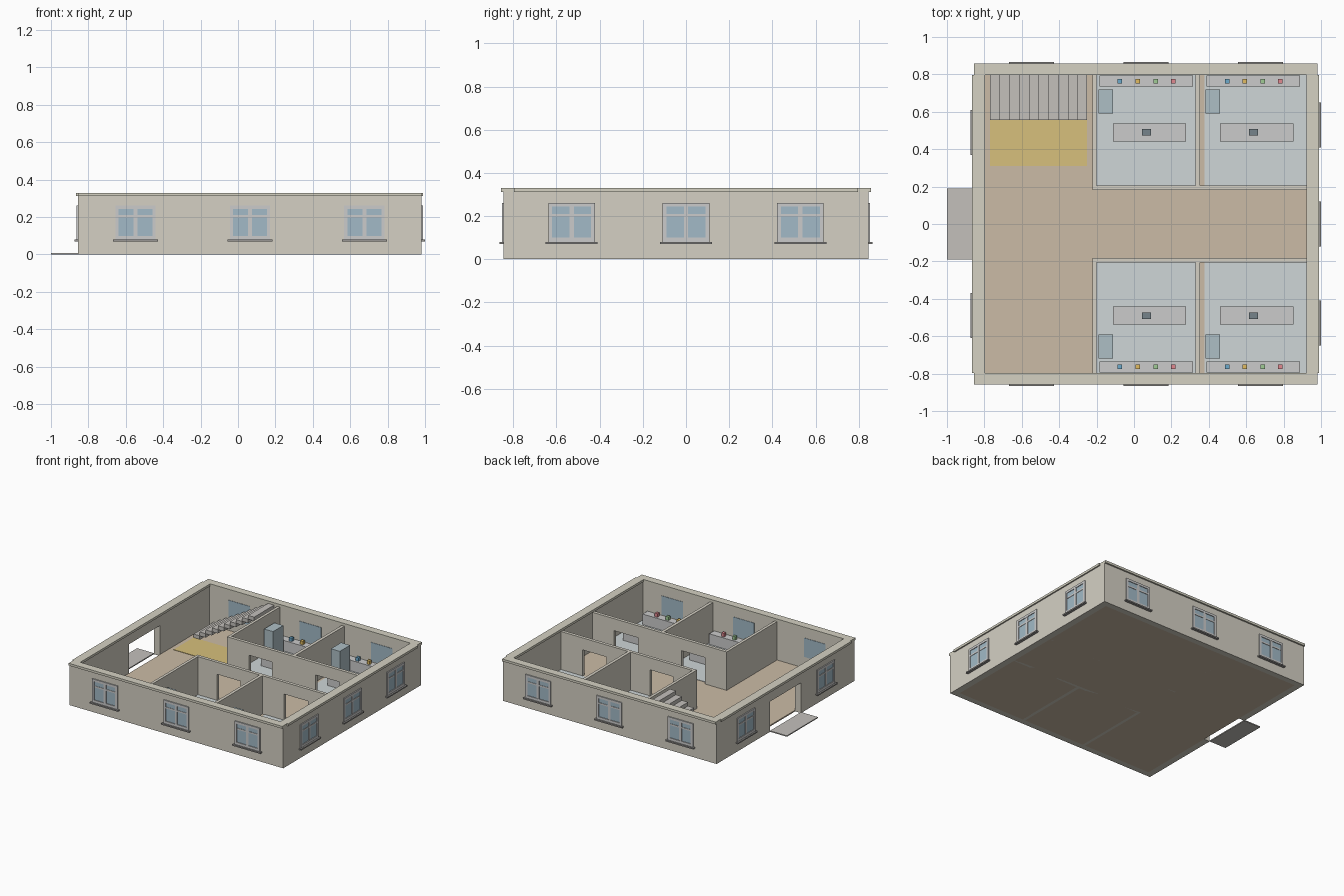
import bpy, bmesh

if "Cube" in bpy.data.objects:
    bpy.data.objects.remove(bpy.data.objects["Cube"])

# Colours
def mat(name, r, g, b):
    m = bpy.data.materials.new(name)
    m.diffuse_color = (r, g, b, 1)
    m.use_nodes = True
    m.node_tree.nodes["Principled BSDF"].inputs["Base Color"].default_value = m.diffuse_color
    return m

WALL = mat("plaster", .66, .63, .55)
COPE = mat("coping", .66, .64, .54)
FLOOR = mat("hall_floor", .60, .50, .38)
TILE = mat("room_tile", .62, .67, .68)
GLASS = mat("glass", .36, .49, .57)
FRAME = mat("window_frame", .72, .73, .72)
SILL = mat("sill", .32, .31, .30)
STEP = mat("concrete", .55, .53, .50)
YELLOW = mat("yellow_mat", .68, .53, .20)
BENCH = mat("bench_white", .70, .71, .72)
CABINET = mat("cabinet", .42, .52, .56)
DEVICE = mat("device", .18, .23, .26)
BOTTLES = [mat("bottle_blue", .15, .40, .60), mat("bottle_amber", .75, .50, .12),
           mat("bottle_green", .35, .60, .30), mat("bottle_red", .75, .25, .28)]


def boxes(name, parts, m):
    """One object from a list of (x0, x1, y0, y1, z0, z1) boxes."""
    bm = bmesh.new()
    for x0, x1, y0, y1, z0, z1 in parts:
        vs = bmesh.ops.create_cube(bm, size=1)["verts"]
        for v in vs:
            v.co = (x1 if v.co.x > 0 else x0, y1 if v.co.y > 0 else y0, z1 if v.co.z > 0 else z0)
    bmesh.ops.recalc_face_normals(bm, faces=bm.faces)
    me = bpy.data.meshes.new(name)
    bm.to_mesh(me)
    bm.free()
    me.materials.append(m)
    ob = bpy.data.objects.new(name, me)
    bpy.context.scene.collection.objects.link(ob)
    return ob


XL, XR, Y = -.855, .98, .845      # outer wall faces
IL, IR, IY = -.805, .93, .80      # inner wall faces
TOP = .312

# Outer walls; the left one has the entrance
boxes("front_wall", [(XL, XR, -Y, -IY, 0, TOP)], WALL)
boxes("back_wall", [(XL, XR, IY, Y, 0, TOP)], WALL)
boxes("right_wall", [(IR, XR, -IY, IY, 0, TOP)], WALL)
boxes("left_wall", [(XL, IL, -IY, -.19, 0, TOP), (XL, IL, .19, IY, 0, TOP),
                    (XL, IL, -.19, .19, .235, TOP)], WALL)

# Wall coping
boxes("coping", [(XL, XR, -.857, -.797, TOP, .33), (XL, XR, .797, .857, TOP, .33),
                 (-.865, -.797, -.797, .797, TOP, .33), (.923, .99, -.797, .797, TOP, .33)], COPE)

# Floors and entrance pad
boxes("hall_floor", [(IL, IR, -IY, IY, 0, .01)], FLOOR)
boxes("entrance_pad", [(-1, XL, -.19, .19, 0, .008)], STEP)
boxes("yellow_floor_mat", [(-.77, -.25, .31, .555, .01, .013)], YELLOW)

# Stairs rising towards the rooms
n, w = 10, .052
boxes("stairs", [(-.77 + i * w, -.77 + (i + 1) * w, .555, .80,
                  .01 + i * .03, .01 + (i + 1) * .03) for i in range(n)], STEP)


# Windows: u runs along the wall, d is distance outward from the wall face
def window(name, c, side):
    def place(u0, u1, d0, d1, z0, z1):
        base, sign = {"front": (-Y, -1), "back": (Y, 1), "left": (XL, -1), "right": (XR, 1)}[side]
        a, b = sorted((base + sign * d0, base + sign * d1))
        if side in ("front", "back"):
            return (c + u0, c + u1, a, b, z0, z1)
        return (a, b, c + u0, c + u1, z0, z1)

    boxes(name + "_glass", [place(-.092, .092, -.048, .003, .098, .245)], GLASS)
    boxes(name + "_frame", [place(-.108, -.09, 0, .008, .08, .261), place(.09, .108, 0, .008, .08, .261),
                            place(-.09, .09, 0, .008, .243, .261), place(-.09, .09, 0, .008, .08, .1),
                            place(-.01, .01, 0, .007, .1, .243),
                            place(-.09, .09, 0, .006, .198, .21)], FRAME)
    boxes(name + "_sill", [place(-.12, .12, 0, .02, .07, .08)], SILL)


for side, centres in {"front": (-.548, .064, .676), "back": (-.548, .064, .676),
                      "right": (-.53, 0, .53), "left": (-.49, .49)}.items():
    for i, c in enumerate(centres):
        window(f"{side}_window_{i + 1}", c, side)


# Rooms on both sides of the corridor
def mirrored(name, parts, m, s):
    """Boxes reflected to the side s of the corridor."""
    boxes(name, [(a, b, *sorted((s * c, s * d)), e, f) for a, b, c, d, e, f in parts], m)


for s, label in ((1, "back"), (-1, "front")):
    # Partitions with two doorways onto the corridor
    door = .215
    y0, y1, h = .182, .207, .308
    mirrored(label + "_corridor_wall",
             [(-.222, -.035, y0, y1, 0, h), (.165, .54, y0, y1, 0, h), (.745, IR, y0, y1, 0, h),
              (-.035, .165, y0, y1, door, h), (.54, .745, y0, y1, door, h)], WALL, s)
    mirrored(label + "_hall_partition", [(-.222, -.2, y1, IY, 0, h)], WALL, s)
    mirrored(label + "_room_partition", [(.33, .354, y1, IY, 0, h)], WALL, s)
    for k, (t0, t1) in enumerate(((-.2, .33), (.376, IR))):
        room = f"{label}_room_{k + 1}"
        dx = k * .573
        mirrored(room + "_tile_floor", [(t0, t1, y1, IY, .01, .013)], TILE, s)
        # Wall counter with four bottles
        mirrored(room + "_counter", [(-.185 + dx, .315 + dx, .735, .795, .01, .095)], BENCH, s)
        for j, m in enumerate(BOTTLES):
            x = -.075 + dx + j * .095
            mirrored(f"{room}_bottle_{j + 1}", [(x - .012, x + .012, .75, .774, .095, .122)], m, s)
        # Tall cabinet, island table and device
        mirrored(room + "_cabinet", [(-.19 + dx, -.113 + dx, .592, .718, .01, .22)], CABINET, s)
        mirrored(room + "_table", [(-.112 + dx, .279 + dx, .442, .537, .01, .09)], BENCH, s)
        mirrored(room + "_device", [(.042 + dx, .09 + dx, .472, .508, .09, .12)], DEVICE, s)
